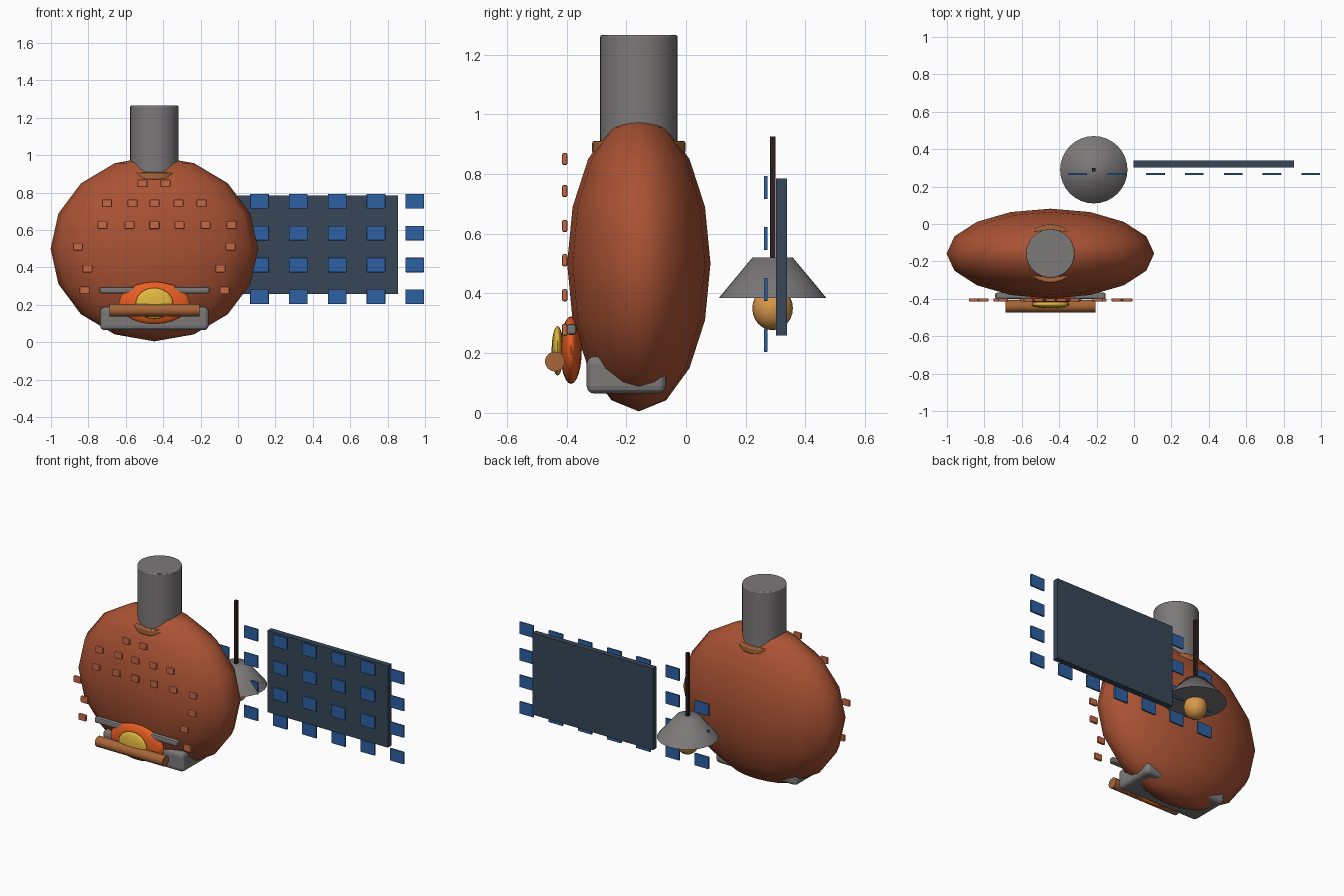
import bpy
import math

if "Cube" in bpy.data.objects:
    bpy.data.objects.remove(bpy.data.objects["Cube"])


def mat(name, rgb):
    m = bpy.data.materials.new(name)
    m.diffuse_color = (*rgb, 1)
    m.use_nodes = True
    m.node_tree.nodes["Principled BSDF"].inputs["Base Color"].default_value = m.diffuse_color
    return m


CLAY = mat("terracotta", (0.40, 0.085, 0.034))
STONE = mat("stone_grey", (0.20, 0.19, 0.19))
BRICK = mat("brick_orange", (0.56, 0.14, 0.06))
FLAME = mat("flame_orange", (0.80, 0.11, 0.015))
YELLOW = mat("flame_yellow", (0.75, 0.48, 0.05))
WOOD = mat("wood_brown", (0.38, 0.13, 0.04))
SLATE = mat("slate_blue", (0.038, 0.062, 0.095))
GLASS = mat("pane_blue", (0.025, 0.115, 0.36))
BULB = mat("warm_amber", (0.68, 0.31, 0.07))
DARK = mat("dark_iron", (0.03, 0.013, 0.012))


def finish(name, m, bevel=0, segs=2, smooth=None):
    o = bpy.context.object
    o.name = name
    o.data.materials.append(m)
    bpy.ops.object.transform_apply(location=False, rotation=True, scale=True)
    if smooth:
        bpy.ops.object.shade_smooth_by_angle(angle=math.radians(smooth))
    if bevel:
        b = o.modifiers.new("bevel", 'BEVEL')
        b.width = bevel
        b.segments = segs
    return o


def box(name, loc, size, m, bevel=0, segs=2):
    bpy.ops.mesh.primitive_cube_add(size=1, location=loc)
    bpy.context.object.scale = size
    return finish(name, m, bevel, segs)


def ball(name, loc, radii, m, segs=16, rings=8):
    bpy.ops.mesh.primitive_uv_sphere_add(segments=segs, ring_count=rings, location=loc)
    bpy.context.object.scale = radii
    return finish(name, m, smooth=60)


def tube(name, loc, r, depth, m, r2=None, rot=(0, 0, 0), bevel=0, smooth=40, fill='NGON'):
    bpy.ops.mesh.primitive_cone_add(vertices=32, radius1=r, radius2=r if r2 is None else r2,
                                    depth=depth, location=loc, rotation=rot,
                                    end_fill_type=fill)
    return finish(name, m, bevel, smooth=smooth)


CX, CY = -0.447, -0.158

# Oven body, chimney and collar
ball("oven_body", (CX, CY, 0.5), (0.555, 0.24, 0.495), CLAY)
tube("chimney", (CX, CY, 1.075), 0.13, 0.38, STONE, bevel=0.006)
tube("chimney_collar", (CX, CY, 0.89), 0.156, 0.04, WOOD, bevel=0.006)

# Hearth slab and mantel bar
box("hearth_slab", (CX, -0.2, 0.127), (0.58, 0.265, 0.125), STONE, 0.025, 3)
box("mantel_bar", (CX, -0.384, 0.279), (0.59, 0.034, 0.036), STONE, 0.01)

# Fire and log
ball("outer_flame", (CX, -0.385, 0.21), (0.19, 0.036, 0.113), FLAME, 24, 12)
ball("inner_flame", (CX, -0.43, 0.208), (0.1, 0.02, 0.083), YELLOW, 24, 12)
tube("log", (CX, -0.439, 0.172), 0.033, 0.48, WOOD, rot=(0, math.pi / 2, 0))

# Facing bricks, arranged in rows: height, then x positions
rows = [
    (0.85, (-0.51, -0.388)),
    (0.743, (-0.70, -0.564, -0.446, -0.318, -0.195)),
    (0.626, (-0.725, -0.58, -0.447, -0.313, -0.174, -0.035)),
    (0.511, (-0.856, -0.04)),
    (0.394, (-0.805, -0.094)),
    (0.278, (-0.82, -0.072)),
]
for z, xs in rows:
    for x in xs:
        box("facing_brick", (x, -0.406, z), (0.053, 0.018, 0.041), BRICK, 0.006)

# Window board and the grid of panes in front of it
box("window_board", (0.427, 0.32, 0.522), (0.857, 0.037, 0.525), SLATE)
for col in range(7):
    for row in range(4):
        if col == 0 and row == 3:
            continue
        box("window_pane", (-0.3 + 0.2075 * col, 0.267, 0.243 + 0.1705 * row),
            (0.1, 0.012, 0.078), GLASS, 0.003)

# Hanging lamp
LX, LY = -0.215, 0.29
tube("lamp_shade", (LX, LY, 0.453), 0.18, 0.136, STONE, r2=0.067, smooth=60, fill='TRIFAN')
ball("lamp_bulb", (LX, LY, 0.35), (0.068, 0.068, 0.073), BULB, 24, 12)
box("lamp_rod", (LX, LY, 0.72), (0.018, 0.018, 0.41), DARK)
